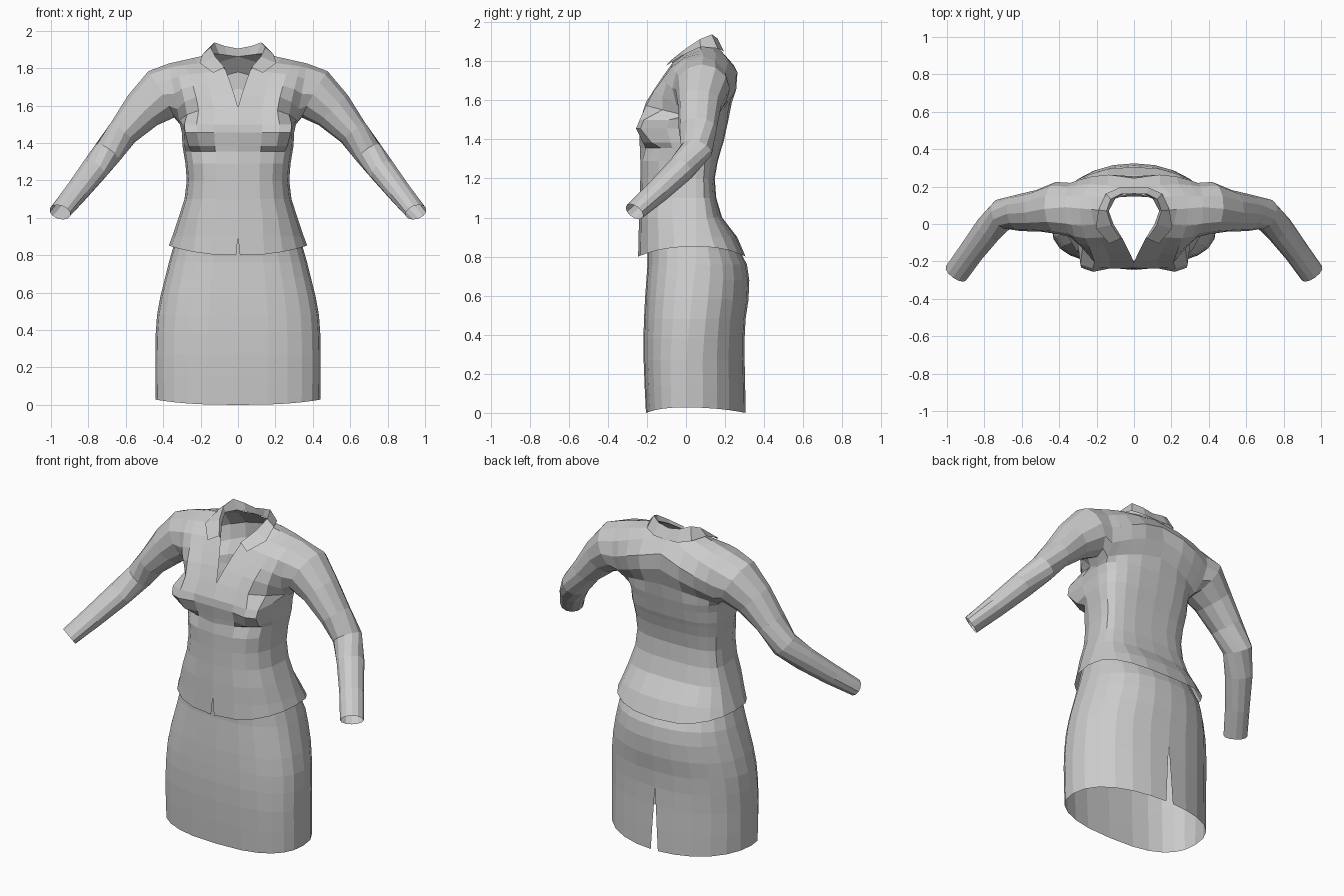
import bpy, bmesh
from math import sin, cos, pi, radians
from mathutils import Vector as V

if "Cube" in bpy.data.objects:
    bpy.data.objects.remove(bpy.data.objects["Cube"])


def loft(name, grids):
    """Skin grids of points (right half) and mirror them across x."""
    bm = bmesh.new()
    for rows in grids:
        vs = [[bm.verts.new(p) for p in r] for r in rows]
        for a, b in zip(vs, vs[1:]):
            for i in range(len(a) - 1):
                bm.faces.new((a[i], a[i + 1], b[i + 1], b[i]))
    bmesh.ops.remove_doubles(bm, verts=bm.verts, dist=0.0005)
    bmesh.ops.recalc_face_normals(bm, faces=bm.faces)
    me = bpy.data.meshes.new(name)
    bm.to_mesh(me)
    bm.free()
    ob = bpy.data.objects.new(name, me)
    bpy.context.collection.objects.link(ob)
    m = ob.modifiers.new("mirror", 'MIRROR')
    m.merge_threshold = 0.001
    return ob


def half_ring(z, w, f, b, n, ef=0.75, eb=0.75, yc=0.05, lift=0.0):
    """Half a rounded-box cross-section, from centre front to centre back."""
    pts = []
    for i in range(n + 1):
        a = pi * i / n
        s, c = abs(sin(a)), cos(a)
        e = ef if c > 0 else eb
        x = w * s ** e if 0 < i < n else 0.0
        y = yc + ((f if c > 0 else b) - yc) * abs(c) ** e
        pts.append(V((x, y, z + lift * s * s)))
    return pts


# Skirt: tapered tube with a slit at the centre back
skirt = []
for z, w, f, b, yc in [(0, .44, -.205, .305, 0), (.14, .442, -.212, .303, 0), (.27, .442, -.217, .30, 0),
                       (.38, .44, -.218, .30, .01), (.48, .433, -.215, .305, .02), (.58, .415, -.21, .32, .03),
                       (.68, .39, -.203, .324, .04), (.76, .37, -.197, .312, .05), (.83, .35, -.197, .275, .05),
                       (.92, .325, -.195, .225, .05)]:
    ring = half_ring(z, w, f, b, 12, ef=.74, eb=.93, yc=yc, lift=.028 if z == 0 else 0)
    if z < .38:
        ring[-1].x = .024 * (1 - z / .38)
    skirt.append(ring)
loft("skirt", [skirt])

# Blouse body below the armpits; last entry pushes the bust columns 1-4 in y
body = []
for z, w, f, b, push in [
        (.80, .37, -.245, .305, None), (.90, .352, -.243, .262, None),
        (1.0, .318, -.24, .185, None), (1.1, .286, -.236, .155, None),
        (1.2, .274, -.234, .147, None), (1.29, .281, -.234, .163, None),
        (1.355, .292, -.236, .182, (.02, .03, .015, 0)),
        (1.385, .297, -.238, .192, (.015, -.025, -.035, -.01)),
        (1.455, .30, -.238, .207, (-.01, -.06, -.09, -.03)),
        (1.50, .31, -.234, .217, (-.01, -.045, -.075, -.02))]:
    e = .82 if z < .95 else .75
    ring = half_ring(z, w, f, b, 10, ef=e, eb=e, lift=.052 if z == .80 else 0)
    for i, d in enumerate(push or ()):
        ring[i + 1].y += d
        ring[i + 1].x -= min(d, 0) * .3 if i < 3 else 0
    if z == .80:
        ring[0].x = .01
    body.append(ring)
base = body[-1]
armpit = base[5]

# Armhole edge: five points up the front, shoulder point, five down the back
angles = [radians(30 * k) for k in range(1, 6)]
shoulder = V((.37, .09, 1.825))


def armhole(a, side):
    t = (1 - cos(a)) / 2
    return V((.31 + .06 * t, .075 + side * .145 * sin(a), 1.50 + .325 * t))


front_edge = [armhole(a, -1) for a in angles]
back_edge = [armhole(a, 1) for a in angles]
neck_side = V((.135, .07, 1.878))

# Chest and back yoke between neckline and armhole, meeting at the shoulder seam
front_in = [(0, -.205, 1.59), (.02, -.16, 1.66), (.04, -.12, 1.72), (.066, -.07, 1.79), (.11, 0, 1.84)]
back_in = [(0, .235, 1.59), (0, .255, 1.69), (0, .245, 1.78), (0, .172, 1.862), (.10, .135, 1.875)]
cols = [0, .4, .67, .87, 1]


def panel(start, inner, outer, bulges, power, sign):
    rows = [start]
    for p, q, (gy, gz) in zip(inner, outer, bulges):
        rows.append([V(p).lerp(q, t) + V((0, sign * gy, gz)) * sin(pi * t ** power) for t in cols])
    rows.append([neck_side.lerp(shoulder, t) for t in cols])
    return rows


chest = panel(base[:5], front_in, front_edge,
              [(.14, .03), (.08, .04), (.035, .025), (.02, .01), (.01, .002)], 2, -1)
yoke = panel(base[:5:-1], back_in, back_edge,
             [(.02, .01), (.025, .01), (.03, .01), (.025, .005), (.01, .002)], 1, 1)
body_ob = loft("blouse_body", [body, chest, yoke])

# Underarm triangles close the gap beside the armpit
bm = bmesh.new()
bm.from_mesh(body_ob.data)
for a, b in ((base[4], front_edge[0]), (base[6], back_edge[0])):
    bm.faces.new([min(bm.verts, key=lambda v: (v.co - p).length) for p in (a, armpit, b)])
bmesh.ops.recalc_face_normals(bm, faces=bm.faces)
bm.to_mesh(body_ob.data)
bm.free()

# Sleeves: from the armhole along a bent arm to an open cuff
path = [((.41, .085, 1.66), .142, .14), ((.51, .07, 1.575), .112, .112), ((.615, .06, 1.457), .083, .098),
        ((.70, .053, 1.345), .077, .085), ((.775, -.025, 1.25), .07, .077), ((.87, -.15, 1.13), .06, .068),
        ((.952, -.264, 1.03), .048, .066)]
pts = [V((.34, .08, 1.67))] + [V(p[0]) for p in path]
loop = [armpit] + front_edge + [shoulder] + back_edge[::-1]
sleeve = [loop + loop[:1]]
for i, (c, ru, rf) in enumerate(path, 1):
    d = (pts[min(i + 1, len(pts) - 1)] - pts[i - 1]).normalized()
    front = d.cross(V((0, 0, 1))).normalized()
    if front.y > 0:
        front = -front
    up = d.cross(front).normalized()
    if up.z < 0:
        up = -up
    sleeve.append([pts[i] - up * ru * cos(2 * pi * k / 12) + front * rf * sin(2 * pi * k / 12)
                   for k in range(13)])
loft("sleeves", [sleeve])

# Collar: inner stand, fold line and turned-down flap
stand = [(0, .172, 1.862), (.06, .158, 1.868), (.10, .135, 1.875), (.135, .07, 1.876), (.11, 0, 1.84), (.066, -.07, 1.79)]
fold = [(0, .162, 1.905), (.07, .16, 1.918), (.125, .132, 1.938), (.147, .07, 1.912), (.122, -.005, 1.862), (.072, -.078, 1.805)]
flap = [(0, .195, 1.846), (.08, .194, 1.85), (.15, .162, 1.866), (.19, .075, 1.874), (.205, -.022, 1.828), (.132, -.105, 1.775)]
loft("collar", [[stand, fold, flap]])
